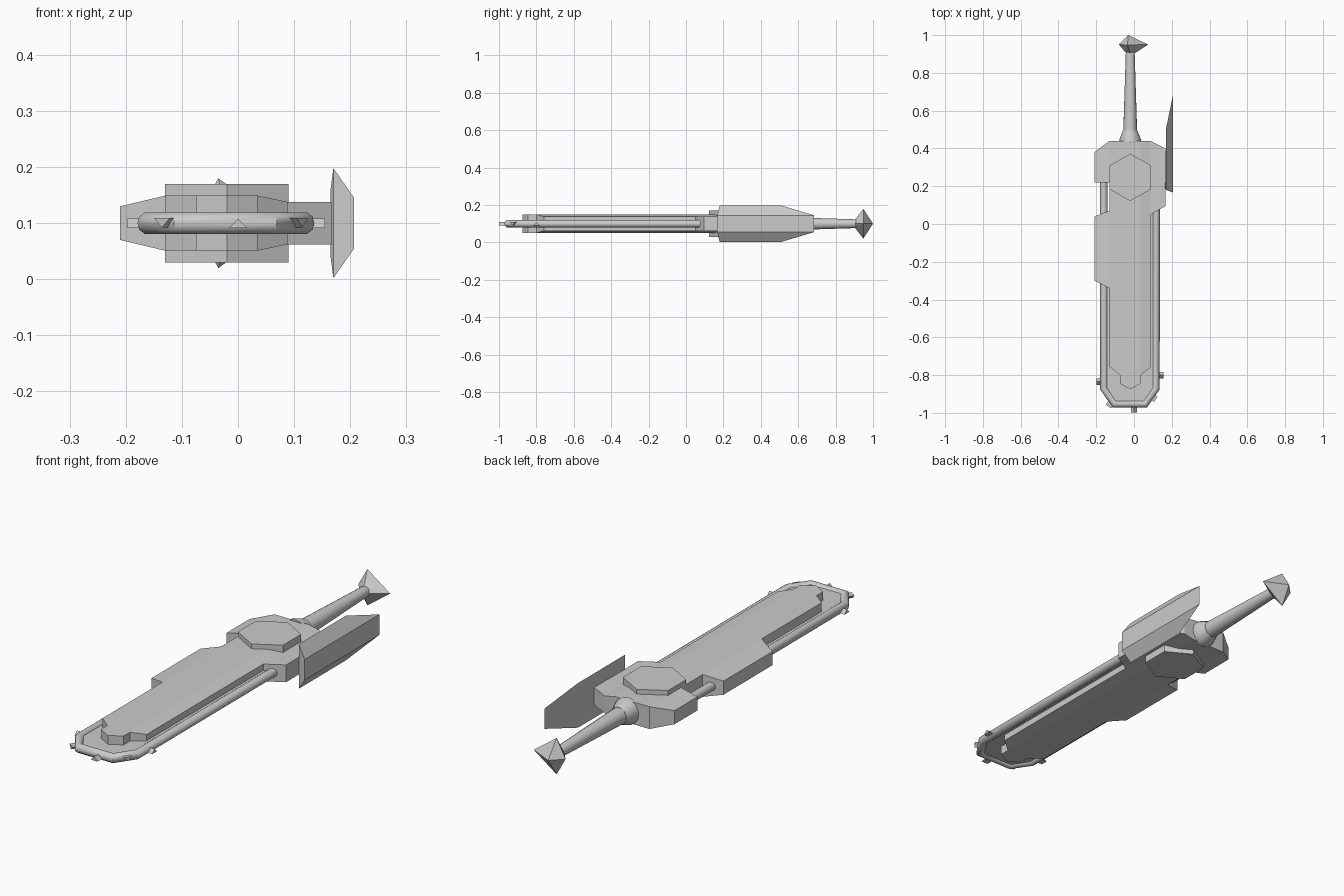
import bpy, bmesh, math
from mathutils import Vector

if "Cube" in bpy.data.objects:
    bpy.data.objects.remove(bpy.data.objects["Cube"])

Z = 0.1      # mid plane height
CX = -0.02   # axis of the blade and handle

grey = bpy.data.materials.new("light_grey")
grey.diffuse_color = (0.6, 0.6, 0.6, 1)
grey.use_nodes = True
grey.node_tree.nodes["Principled BSDF"].inputs["Base Color"].default_value = grey.diffuse_color


def finish(name, bm, smooth=False):
    bmesh.ops.recalc_face_normals(bm, faces=bm.faces[:])
    me = bpy.data.meshes.new(name)
    bm.to_mesh(me)
    bm.free()
    me.materials.append(grey)
    ob = bpy.data.objects.new(name, me)
    bpy.context.collection.objects.link(ob)
    if smooth:
        smooth_edges(ob)
    return ob


def smooth_edges(ob):
    bpy.ops.object.select_all(action='DESELECT')
    ob.select_set(True)
    bpy.context.view_layer.objects.active = ob
    bpy.ops.object.shade_smooth_by_angle(angle=math.radians(40))


def prism(points, half):
    """Flat outline extruded to both sides of the mid plane."""
    bm = bmesh.new()
    f = bm.faces.new([bm.verts.new((x, y, Z - half)) for x, y in points])
    r = bmesh.ops.extrude_face_region(bm, geom=[f])
    vs = [g for g in r["geom"] if isinstance(g, bmesh.types.BMVert)]
    bmesh.ops.translate(bm, verts=vs, vec=(0, 0, 2 * half))
    return bm


def hull(name, points):
    bm = bmesh.new()
    vs = [bm.verts.new(p) for p in points]
    bmesh.ops.convex_hull(bm, input=vs)
    bmesh.ops.dissolve_limit(bm, angle_limit=0.01, verts=bm.verts[:], edges=bm.edges[:])
    return finish(name, bm)


def lathe(name, rings, sides=16):
    """Round part along y from (y, radius) pairs."""
    bm = bmesh.new()
    loops = []
    for y, r in rings:
        loops.append([bm.verts.new((CX + r * math.cos(a), y, Z + r * math.sin(a)))
                      for a in (2 * math.pi * i / sides for i in range(sides))])
    for a, b in zip(loops, loops[1:]):
        for i in range(sides):
            j = (i + 1) % sides
            bm.faces.new((a[i], a[j], b[j], b[i]))
    bm.faces.new(loops[0])
    bm.faces.new(loops[-1])
    return finish(name, bm, True)


# Blade and guard in one slab, thinner toward its outer edges
outline = [(-0.13, 0.44), (0.085, 0.44), (0.167, 0.40), (0.167, 0.095), (0.088, 0.05),
           (0.088, -0.76), (0.035, -0.80), (0.035, -0.845), (-0.02, -0.875),
           (-0.075, -0.845), (-0.075, -0.80), (-0.13, -0.755), (-0.13, -0.34),
           (-0.21, -0.30), (-0.21, 0.04), (-0.13, 0.07), (-0.13, 0.22),
           (-0.21, 0.22), (-0.21, 0.38)]
bm = prism(outline, 0.049)
for cut in (-0.13, 0.035, 0.088):
    bmesh.ops.bisect_plane(bm, geom=bm.verts[:] + bm.edges[:] + bm.faces[:],
                           plane_co=(cut, 0, 0), plane_no=(1, 0, 0), dist=1e-5)
for v in bm.verts:
    h = 0.049
    if v.co.x < -0.13:
        h -= 0.019 * (-0.13 - v.co.x) / 0.08
    elif v.co.x > 0.035:
        h -= 0.011 * min(1, (v.co.x - 0.035) / 0.053)
    v.co.z = Z + math.copysign(h, v.co.z - Z)
finish("blade_and_guard", bm)

# Hexagonal boss through the guard
hexagon = [(CX + 0.125 * math.sin(i * math.pi / 3) * 1.015,
            0.247 + 0.125 * math.cos(i * math.pi / 3)) for i in range(6)]
finish("hexagon_boss", prism(hexagon, 0.07))

# Tube rail running around the blade
path = [(0.117, 0.15), (0.117, -0.87), (0.06, -0.953), (-0.105, -0.953),
        (-0.16, -0.87), (-0.16, 0.26)]
cu = bpy.data.curves.new("rail", 'CURVE')
cu.dimensions = '3D'
cu.bevel_depth = 0.02
cu.bevel_resolution = 3
cu.use_fill_caps = True
sp = cu.splines.new('POLY')
sp.points.add(len(path) - 1)
for p, (x, y) in zip(sp.points, path):
    p.co = (x, y, Z, 1)
cu.materials.append(grey)
rail = bpy.data.objects.new("rail", cu)
bpy.context.collection.objects.link(rail)
bpy.context.view_layer.objects.active = rail
rail.select_set(True)
bpy.ops.object.convert(target='MESH')
smooth_edges(bpy.context.view_layer.objects.active)

# Thin web between blade and rail
web = [(x, min(y, 0.06)) for x, y in path]
finish("rail_web", prism(web, 0.01))

# Triangular studs on the outside of the rail: position, outward angle, roll
studs = [(-0.176, -0.835, 180, 0), (-0.123, -0.948, 235, 180), (0.0, -0.977, 270, 0),
         (0.097, -0.915, 325, 180), (0.133, -0.80, 0, 0)]
for i, (x, y, ang, roll) in enumerate(studs):
    a = math.radians(ang)
    out, side = Vector((math.cos(a), math.sin(a), 0)), Vector((-math.sin(a), math.cos(a), 0))
    flip = -1 if roll else 1
    pts = []
    for d in (-0.01, 0.022):
        for s, z in ((-0.017, -0.009), (0.017, -0.009), (0, 0.008)):
            pts.append(Vector((x, y, Z)) + out * d + side * s + Vector((0, 0, z * flip)))
    hull("stud_%d" % (i + 1), pts)

# Handle with a flared collar
lathe("collar", [(0.43, 0.058), (0.445, 0.058), (0.495, 0.038)])
lathe("handle", [(0.48, 0.037), (0.92, 0.023)])

# Faceted pommel
hull("pommel", [(-0.08, 0.95, Z), (-0.035, 0.948, Z + 0.08), (0.075, 0.95, Z),
                (-0.035, 0.948, Z - 0.08), (-0.03, 1.0, Z),
                (-0.042, 0.905, Z), (0.005, 0.905, Z), (-0.02, 0.902, Z + 0.02),
                (-0.02, 0.902, Z - 0.02)])

# Side fin standing beside the guard
fin = []
for s in (-1, 1):
    fin += [(0.17, 0.18, Z + s * 0.098), (0.17, 0.507, Z + s * 0.098),
            (0.207, 0.685, Z + s * 0.045), (0.207, 0.167, Z + s * 0.045),
            (0.165, 0.19, Z + s * 0.06)]
hull("side_fin", fin)
